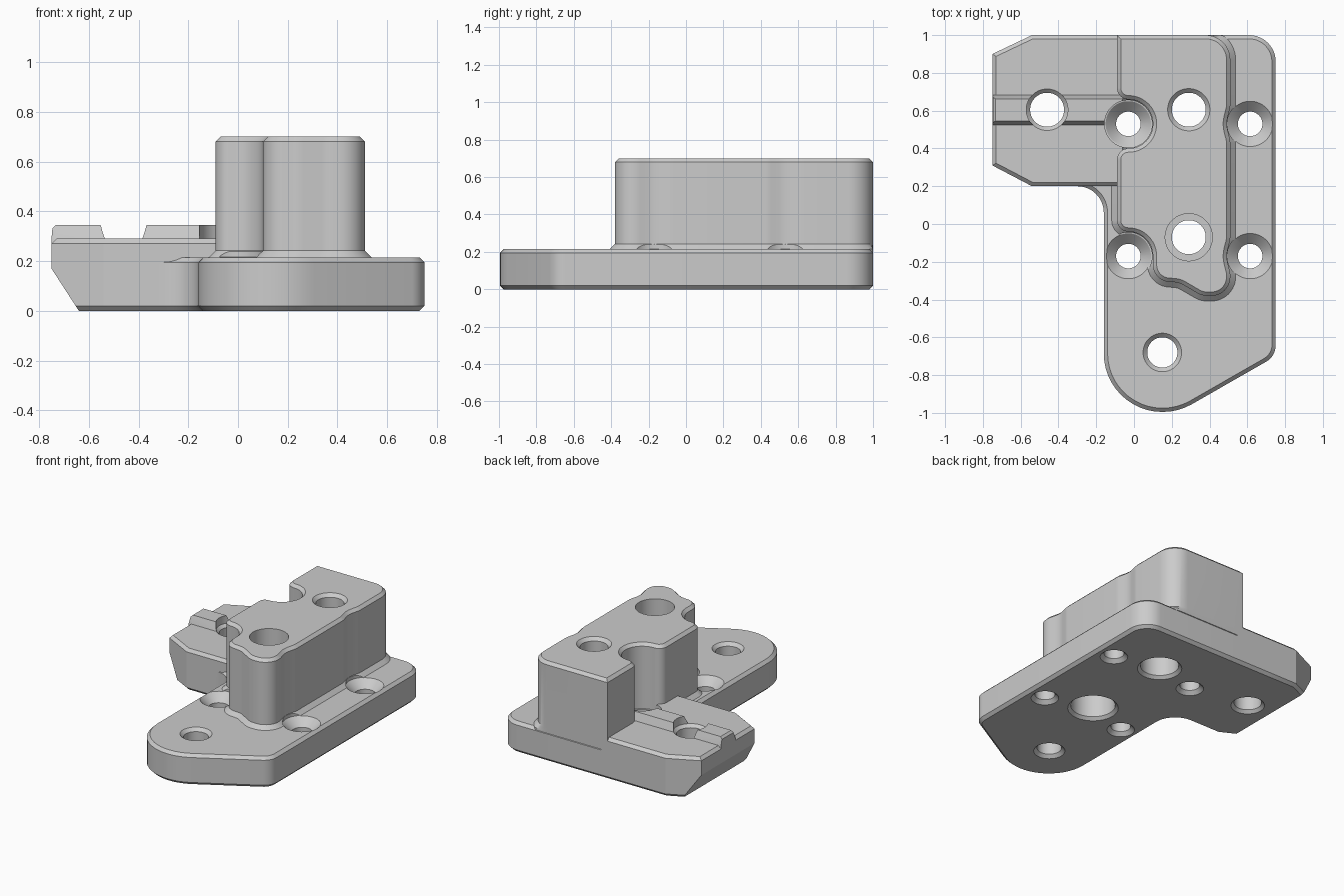
import bpy, bmesh, math
from mathutils import Vector

if "Cube" in bpy.data.objects:
    bpy.data.objects.remove(bpy.data.objects["Cube"])

grey = bpy.data.materials.new("plain_grey")
grey.diffuse_color = (0.6, 0.6, 0.6, 1)
grey.use_nodes = True
grey.node_tree.nodes["Principled BSDF"].inputs["Base Color"].default_value = grey.diffuse_color


def fillet(points):
    """Round each (x, y, radius) corner of a counter-clockwise polygon."""
    out = []
    n = len(points)
    for i, (x, y, r) in enumerate(points):
        p = Vector((x, y))
        a = (Vector(points[i - 1][:2]) - p).normalized()
        b = (Vector(points[(i + 1) % n][:2]) - p).normalized()
        if r == 0:
            out.append(p)
            continue
        half = a.angle(b) / 2
        centre = p + (a + b).normalized() * (r / math.sin(half))
        s = p + a * (r / math.tan(half)) - centre
        e = p + b * (r / math.tan(half)) - centre
        sweep = s.angle_signed(e)
        steps = max(3, round(abs(sweep) / math.radians(7.5)))
        for k in range(steps + 1):
            t = -sweep * k / steps
            out.append(centre + Vector((s.x * math.cos(t) - s.y * math.sin(t),
                                        s.x * math.sin(t) + s.y * math.cos(t))))
    # drop points where neighbouring arcs meet
    return [p for i, p in enumerate(out) if (p - out[i - 1]).length > 0.003]


def offset(outline, d):
    """Grow (+) or shrink (-) an outline, kept inside the overall limits."""
    out = []
    n = len(outline)
    for i, p in enumerate(outline):
        a = (p - outline[i - 1]).normalized()
        b = (outline[(i + 1) % n] - p).normalized()
        na, nb = Vector((a.y, -a.x)), Vector((b.y, -b.x))
        q = p + (na + nb) * (d / (1 + na.dot(nb)))
        out.append((max(q.x, -0.75), min(q.y, 1.0)))
    return out


def finish(name, bm):
    bmesh.ops.recalc_face_normals(bm, faces=bm.faces)
    mesh = bpy.data.meshes.new(name)
    bm.to_mesh(mesh)
    bm.free()
    mesh.materials.append(grey)
    ob = bpy.data.objects.new(name, mesh)
    bpy.context.collection.objects.link(ob)
    return ob


def skin(bm, rings):
    """Join equal-length rings of vertices into a closed solid."""
    rings = [[bm.verts.new(v) for v in ring] for ring in rings]
    n = len(rings[0])
    for lo, hi in zip(rings, rings[1:]):
        for i in range(n):
            j = (i + 1) % n
            bm.faces.new((lo[i], lo[j], hi[j], hi[i]))
    bm.faces.new(rings[0][::-1])
    bm.faces.new(rings[-1])


def loft(name, points, levels, cut=None):
    outline = fillet(points)
    bm = bmesh.new()
    skin(bm, [[(x, y, z) for x, y in offset(outline, d)] for z, d in levels])
    if cut:
        geom = bm.verts[:] + bm.edges[:] + bm.faces[:]
        bmesh.ops.bisect_plane(bm, geom=geom, plane_co=cut[0], plane_no=cut[1], clear_outer=True)
        bmesh.ops.holes_fill(bm, edges=[e for e in bm.edges if e.is_boundary])
    return finish(name, bm)


def boolean(body, other, operation):
    mod = body.modifiers.new("join", 'BOOLEAN')
    mod.operation, mod.solver, mod.object = operation, 'EXACT', other
    bpy.context.view_layer.objects.active = body
    bpy.ops.object.modifier_apply(modifier=mod.name)
    bpy.data.objects.remove(other)


def drill(body, x, y, profile):
    """Cut a turned hole from a (radius, height) profile."""
    bm = bmesh.new()
    ang = [2 * math.pi * (i + 0.5) / 48 for i in range(48)]
    skin(bm, [[(x + r * math.cos(a), y + r * math.sin(a), z) for a in ang] for r, z in profile])
    cutter = finish("hole_cutter", bm)
    cutter.hide_render = True
    boolean(body, cutter, 'DIFFERENCE')


# base plate with rounded nose and fillet towards the arm
body = loft("bracket_body",
            [(-0.32, 1, 0), (-0.32, 0.2, 0), (-0.16, 0.2, 0.14), (-0.16, -0.995, 0.31),
             (0.235, -0.995, 0.31), (0.75, -0.70, 0.1), (0.75, 1, 0.14)],
            [(0, -0.02), (0.02, 0), (0.195, 0), (0.215, -0.02)])

# side arm with undercut tip
arm = loft("side_arm",
           [(-0.04, 1, 0), (-0.54, 1, 0), (-0.75, 0.9, 0), (-0.75, 0.31, 0),
            (-0.54, 0.2, 0), (-0.04, 0.2, 0)],
           [(0, -0.02), (0.02, 0), (0.27, 0), (0.29, -0.02)],
           cut=((-0.75, 0, 0.17), (-0.17, 0, -0.11)))
boolean(body, arm, 'UNION')

# locating ridge along the arm
ridge = loft("arm_ridge",
             [(-0.04, 0.683, 0), (-0.765, 0.683, 0), (-0.765, 0.525, 0), (-0.04, 0.525, 0)],
             [(0.2, 0), (0.29, 0), (0.345, -0.02)],
             cut=((-0.75, 0, 0.327), (-1, 0, 1)))
boolean(body, ridge, 'UNION')

# tower with scalloped sides and flared foot
tower = loft("tower",
             [(-0.09, 1, 0), (-0.09, 0.66, 0.06), (0.10, 0.66, 0.129), (0.10, 0.40, 0.129),
              (-0.09, 0.40, 0.06), (-0.09, -0.04, 0.06), (0.10, -0.04, 0.13), (0.10, -0.30, 0.09),
              (0.24, -0.31, 0.1), (0.36, -0.38, 0.1), (0.51, -0.38, 0.1),
              (0.51, -0.26, 0.12), (0.487, -0.17, 0.15), (0.51, -0.08, 0.12),
              (0.51, 0.44, 0.12), (0.487, 0.53, 0.15), (0.51, 0.62, 0.12), (0.51, 1, 0.13)],
             [(0.1, -0.03), (0.19, -0.03), (0.2, 0.028), (0.215, 0.028), (0.242, 0),
              (0.68, 0), (0.70, -0.02)])
boolean(body, tower, 'UNION')

# four countersunk screw holes with clearance above
for x, clear in ((-0.03, 0.126), (0.615, 0.122)):
    for y in (0.53, -0.17):
        drill(body, x, y, [(0.1, -0.01), (0.065, 0.025), (0.065, 0.16), (0.12, 0.215),
                           (clear, 0.2165), (clear, 0.8)])

# arm hole, nose hole and the two tower holes
drill(body, -0.46, 0.605, [(0.12, -0.01), (0.09, 0.02), (0.09, 0.27), (0.11, 0.29), (0.11, 0.4)])
drill(body, 0.15, -0.68, [(0.112, -0.01), (0.08, 0.022), (0.08, 0.193), (0.112, 0.225)])
drill(body, 0.29, 0.605, [(0.155, -0.01), (0.125, 0.02), (0.125, 0.3), (0.09, 0.301),
                          (0.09, 0.678), (0.122, 0.71)])
drill(body, 0.29, -0.07, [(0.175, -0.01), (0.145, 0.02), (0.145, 0.25), (0.09, 0.251),
                          (0.09, 0.4), (0.125, 0.401), (0.125, 0.8)])

bpy.ops.object.select_all(action='DESELECT')
body.select_set(True)
bpy.context.view_layer.objects.active = body
bpy.ops.object.shade_smooth_by_angle(angle=math.radians(25))
